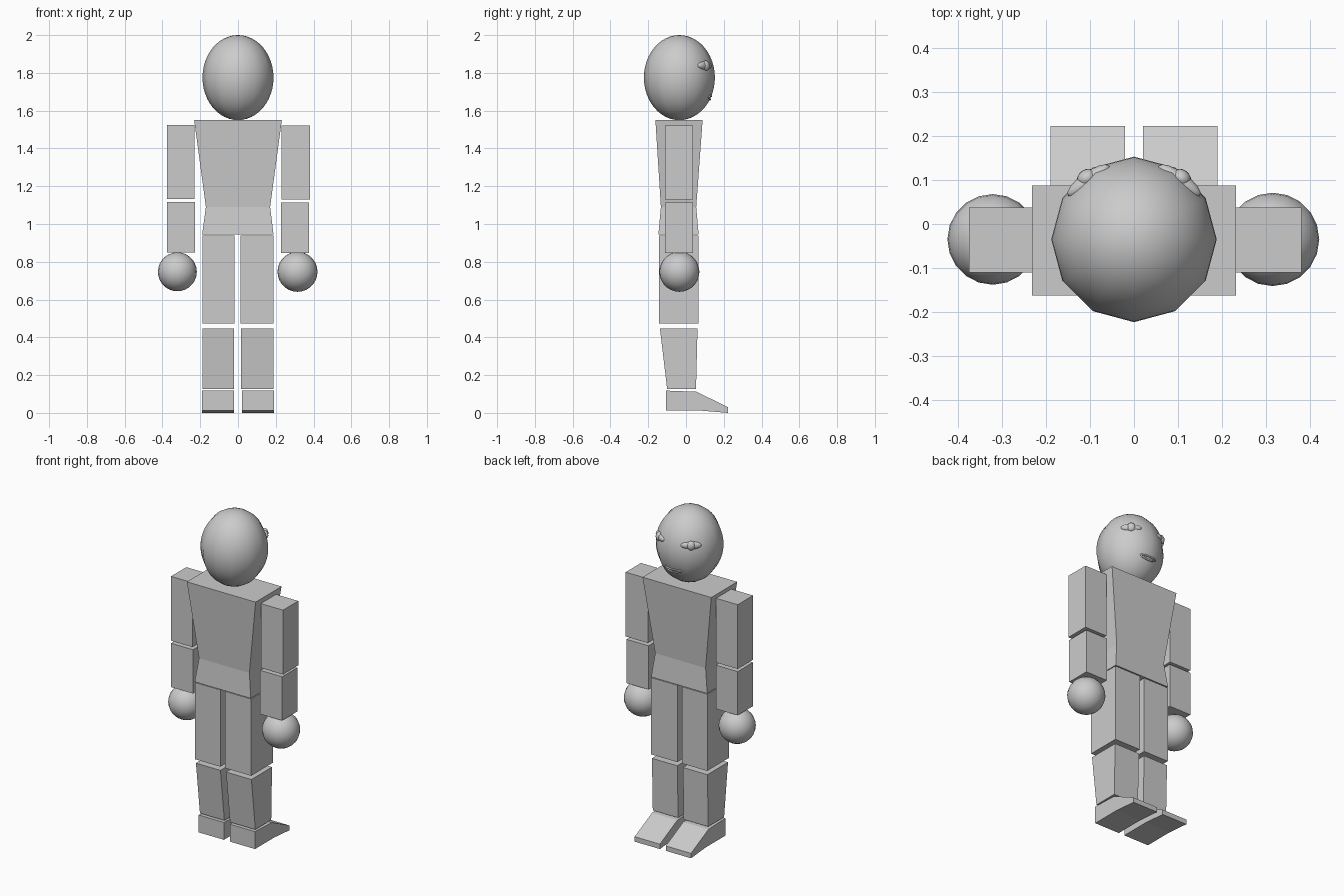
import bpy, bmesh, math

if "Cube" in bpy.data.objects:
    bpy.data.objects.remove(bpy.data.objects["Cube"])

CY = -0.035  # shared depth centre of the body


def make_object(name, verts, faces):
    mesh = bpy.data.meshes.new(name)
    mesh.from_pydata(verts, [], faces)
    bm = bmesh.new()
    bm.from_mesh(mesh)
    bmesh.ops.recalc_face_normals(bm, faces=bm.faces)
    bm.to_mesh(mesh)
    bm.free()
    obj = bpy.data.objects.new(name, mesh)
    bpy.context.collection.objects.link(obj)
    return obj


def stack(name, levels):
    """Closed box body lofted through rectangles (z, x0, x1, y0, y1)."""
    verts, faces = [], []
    for z, x0, x1, y0, y1 in levels:
        verts += [(x0, y0, z), (x1, y0, z), (x1, y1, z), (x0, y1, z)]
    for k in range(len(levels) - 1):
        for i in range(4):
            a, b = 4 * k + i, 4 * k + (i + 1) % 4
            faces.append((a, b, b + 4, a + 4))
    n = len(verts)
    faces += [(3, 2, 1, 0), (n - 4, n - 3, n - 2, n - 1)]
    return make_object(name, verts, faces)


def extrude_x(name, profile, x0, x1):
    """Side profile of (y, z) points extruded across x."""
    n = len(profile)
    verts = [(x, y, z) for x in (x0, x1) for y, z in profile]
    faces = [tuple(range(n)), tuple(range(2 * n - 1, n - 1, -1))]
    faces += [(i, (i + 1) % n, n + (i + 1) % n, n + i) for i in range(n)]
    return make_object(name, verts, faces)


def ball(name, loc, scale, segments=20, rings=14, turn=0):
    bpy.ops.mesh.primitive_uv_sphere_add(segments=segments, ring_count=rings,
                                         radius=1, location=loc, rotation=(0, 0, turn))
    obj = bpy.context.object
    obj.name = name
    obj.scale = scale
    bpy.ops.object.shade_smooth()
    return obj


# Head: twelve-sided egg
ball("head", (0, CY, 1.775), (0.188, 0.188, 0.225), 12, 24)

# Torso tapering to the waist, then flaring to the hips
stack("torso", [(0.945, -0.19, 0.188, -0.146, 0.067),
                (1.09, -0.17, 0.17, -0.133, 0.054),
                (1.55, -0.232, 0.232, -0.162, 0.088)])

foot_profile = [(-0.107, 0.012), (0.08, 0.012), (0.223, 0.0), (0.223, 0.03),
                (0.055, 0.112), (-0.107, 0.118)]

for side, s in (("left", -1), ("right", 1)):
    def span(a, b):
        return tuple(sorted((s * a, s * b)))

    drop = 0.004 if s > 0 else 0
    # Arms and ball hands
    upper = span(0.229, 0.375) if s < 0 else span(0.231, 0.381)
    stack(side + "_upper_arm", [(1.133 - drop, *upper, -0.11, 0.037),
                                (1.525 - drop, *upper, -0.11, 0.037)])
    lower = span(0.227, 0.375)
    stack(side + "_forearm", [(0.85 - drop, *lower, -0.11, 0.037),
                              (1.117 - drop, *lower, -0.11, 0.037)])
    r = 0.103 if s < 0 else 0.106
    ball(side + "_hand", (s * (0.321 if s < 0 else 0.315), CY, 0.747), (r, r, r))

    # Legs
    inner = 0.019 if s < 0 else 0.013
    thigh = span(inner, 0.189)
    stack(side + "_thigh", [(0.472, *thigh, -0.143, 0.065), (0.94, *thigh, -0.143, 0.065)])
    shin = span(inner + 0.003, 0.187)
    stack(side + "_shin", [(0.127, *shin, -0.1, 0.053), (0.447, *shin, -0.138, 0.061)])
    extrude_x(side + "_foot", foot_profile, *span(0.02, 0.19))

    # Eyes: almond with a round iris, on the +y side of the head
    ball(side + "_eye", (s * 0.103, 0.098, 1.838), (0.058, 0.02, 0.023), 16, 10, -s * 0.62)
    ball(side + "_iris", (s * 0.107, 0.104, 1.838), (0.024, 0.02, 0.027), 16, 10, -s * 0.62)

# Mouth: thin lip loop wrapped onto the face
curve = bpy.data.curves.new("mouth", "CURVE")
curve.dimensions = "3D"
curve.bevel_depth = 0.005
curve.bevel_resolution = 2
spline = curve.splines.new("POLY")
N = 24
spline.points.add(N - 1)
for i, p in enumerate(spline.points):
    a = 2 * math.pi * i / N
    x = 0.052 * math.cos(a)
    z = 1.668 + 0.009 * math.sin(a) + 2.5 * x * x
    p.co = (x, 0.131 - 4 * x * x + 0.4 * (z - 1.67), z, 1)
spline.use_cyclic_u = True
bpy.context.collection.objects.link(bpy.data.objects.new("mouth", curve))
